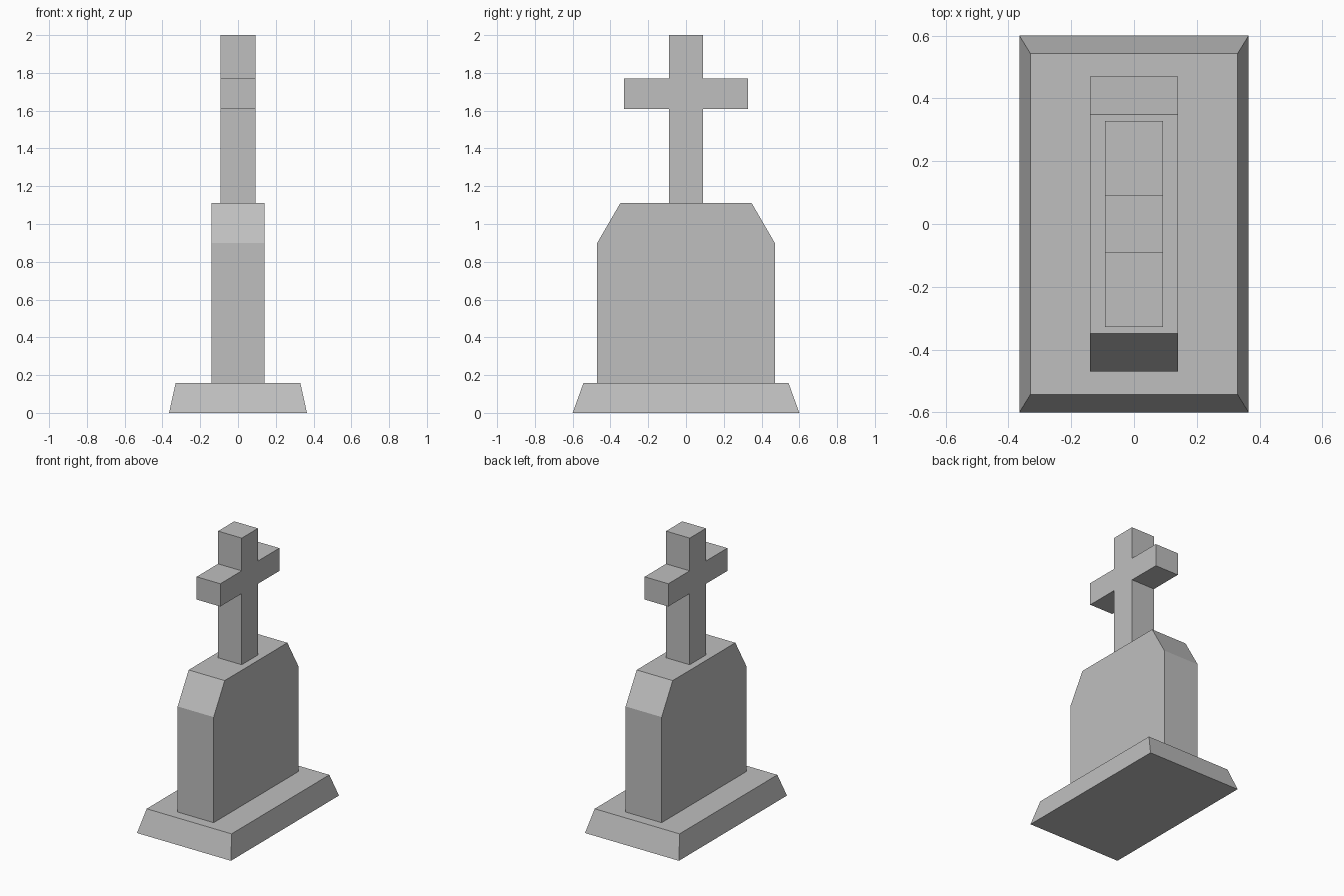
import bpy
import bmesh

if "Cube" in bpy.data.objects:
    bpy.data.objects.remove(bpy.data.objects["Cube"])

stone = bpy.data.materials.new("grey stone")
stone.diffuse_color = (0.52, 0.52, 0.52, 1)
stone.use_nodes = True
stone.node_tree.nodes["Principled BSDF"].inputs["Base Color"].default_value = stone.diffuse_color


def finish(name, bm):
    bmesh.ops.recalc_face_normals(bm, faces=bm.faces)
    mesh = bpy.data.meshes.new(name)
    bm.to_mesh(mesh)
    bm.free()
    mesh.materials.append(stone)
    obj = bpy.data.objects.new(name, mesh)
    bpy.context.collection.objects.link(obj)


def extrude_profile(name, half, half_width):
    """Mirror a half outline of (y, z) points and extrude it along x."""
    outline = half + [(-y, z) for y, z in reversed(half)]
    bm = bmesh.new()
    face = bm.faces.new([bm.verts.new((-half_width, y, z)) for y, z in outline])
    side = bmesh.ops.extrude_face_region(bm, geom=[face], use_keep_orig=True)
    verts = [v for v in side["geom"] if isinstance(v, bmesh.types.BMVert)]
    bmesh.ops.translate(bm, verts=verts, vec=(2 * half_width, 0, 0))
    finish(name, bm)


# Plinth: a box tapering towards its top
bm = bmesh.new()
bmesh.ops.create_cube(bm, size=2)
for v in bm.verts:
    top = v.co.z > 0
    v.co.x *= 0.33 if top else 0.365
    v.co.y *= 0.543 if top else 0.6
    v.co.z = 0.158 if top else 0
finish("plinth", bm)

# Headstone slab with chamfered shoulders
extrude_profile("headstone", [(0.47, 0.158), (0.47, 0.9), (0.348, 1.11)], 0.14)

# Cross standing on the slab
extrude_profile("cross", [(0.09, 1.11), (0.09, 1.61), (0.328, 1.61),
                          (0.328, 1.77), (0.09, 1.77), (0.09, 2.0)], 0.092)
